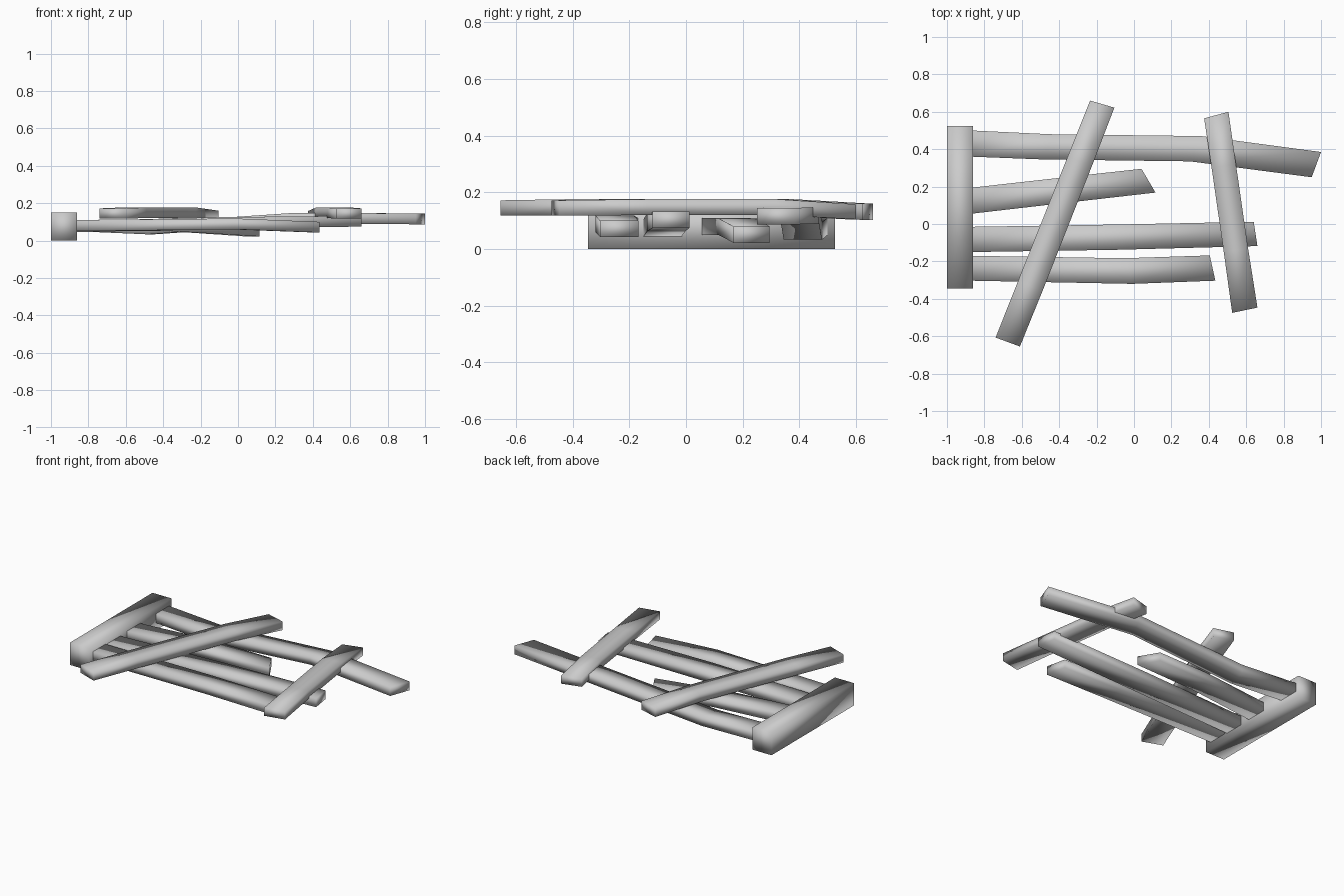
import bpy, bmesh


def plank(name, sections):
    """Loft a bent board; each section is (left xy, right xy, z bottom, z top)."""
    bm = bmesh.new()
    rings = []
    for (lx, ly), (rx, ry), z0, z1 in sections:
        pts = [(lx, ly, z0), (rx, ry, z0), (rx, ry, z1), (lx, ly, z1)]
        rings.append([bm.verts.new(p) for p in pts])
    for a, b in zip(rings, rings[1:]):
        for i in range(4):
            j = (i + 1) % 4
            bm.faces.new((a[i], a[j], b[j], b[i]))
    bm.faces.new(rings[0])
    bm.faces.new(rings[-1])
    bmesh.ops.recalc_face_normals(bm, faces=bm.faces)
    for f in bm.faces:
        f.smooth = True
    mesh = bpy.data.meshes.new(name)
    bm.to_mesh(mesh)
    bm.free()
    obj = bpy.data.objects.new(name, mesh)
    bpy.context.collection.objects.link(obj)
    return obj


# Thick end beam
plank("end_beam", [((-1, -0.345), (-0.86, -0.345), 0, 0.15),
                   ((-1, 0.525), (-0.86, 0.525), 0, 0.15)])

# Four long boards running away from the beam
plank("long_board_back", [
    ((-0.87, 0.50), (-0.87, 0.36), 0.05, 0.11),
    ((-0.45, 0.48), (-0.48, 0.345), 0.033, 0.095),
    ((0.36, 0.47), (0.30, 0.335), 0.09, 0.148),
    ((1.0, 0.385), (0.95, 0.25), 0.087, 0.145)])
plank("short_board", [
    ((-0.87, 0.194), (-0.87, 0.055), 0.05, 0.11),
    ((-0.37, 0.25), (-0.35, 0.115), 0.05, 0.108),
    ((0.04, 0.295), (0.115, 0.168), 0.022, 0.08)])
plank("long_board_middle", [
    ((-0.87, -0.015), (-0.87, -0.15), 0.045, 0.105),
    ((-0.1, -0.003), (-0.1, -0.138), 0.062, 0.125),
    ((0.64, 0.012), (0.66, -0.118), 0.075, 0.132)])
plank("long_board_front", [
    ((-0.87, -0.17), (-0.87, -0.303), 0.05, 0.11),
    ((-0.05, -0.183), (-0.01, -0.32), 0.06, 0.118),
    ((0.405, -0.168), (0.435, -0.303), 0.043, 0.10)])

# Two loose boards laid across the top
plank("cross_board_left", [
    ((-0.74, -0.607), (-0.61, -0.655), 0.118, 0.172),
    ((-0.62, -0.305), (-0.49, -0.36), 0.12, 0.177),
    ((-0.355, 0.36), (-0.225, 0.31), 0.12, 0.177),
    ((-0.235, 0.66), (-0.105, 0.622), 0.103, 0.16)])
plank("cross_board_right", [
    ((0.375, 0.565), (0.505, 0.60), 0.105, 0.158),
    ((0.415, 0.30), (0.545, 0.32), 0.12, 0.176),
    ((0.48, -0.15), (0.61, -0.13), 0.12, 0.176),
    ((0.525, -0.475), (0.66, -0.447), 0.118, 0.172)])
